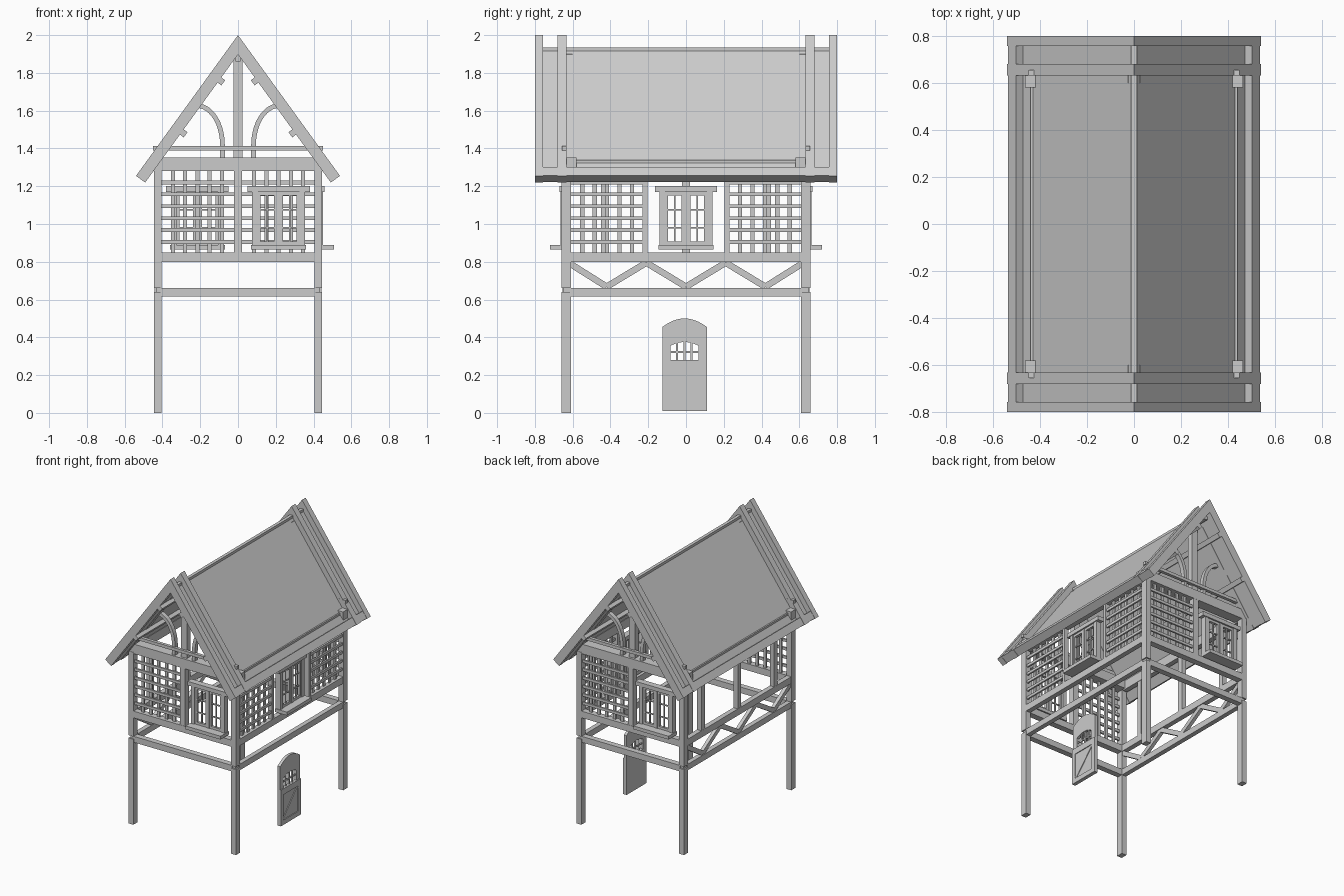
import bpy, bmesh, math

if "Cube" in bpy.data.objects:
    bpy.data.objects.remove(bpy.data.objects["Cube"])

C = 1 / math.hypot(1, 1.38)      # roof slope cosine / sine
S = 1.38 * C
L = 0.54 / C                     # slope length of the roof


class Part:
    """Collects prisms and boxes into one named mesh object."""

    def __init__(self, name):
        self.name, self.bm = name, bmesh.new()

    def prism(self, pts, a, b, place):
        rings = [[self.bm.verts.new(place(u, d, z)) for u, z in pts] for d in (a, b)]
        self.bm.faces.new(rings[0])
        self.bm.faces.new(rings[1][::-1])
        n = len(pts)
        for i in range(n):
            j = (i + 1) % n
            self.bm.faces.new((rings[0][i], rings[0][j], rings[1][j], rings[1][i]))

    def box(self, u0, u1, d0, d1, z0, z1, place):
        self.prism([(u0, z0), (u1, z0), (u1, z1), (u0, z1)], d0, d1, place)

    def bar(self, p, q, w, d0, d1, place):
        dx, dz = q[0] - p[0], q[1] - p[1]
        k = w / 2 / math.hypot(dx, dz)
        nx, nz = -dz * k, dx * k
        self.prism([(p[0] + nx, p[1] + nz), (q[0] + nx, q[1] + nz),
                    (q[0] - nx, q[1] - nz), (p[0] - nx, p[1] - nz)], d0, d1, place)

    def done(self):
        bmesh.ops.recalc_face_normals(self.bm, faces=self.bm.faces)
        me = bpy.data.meshes.new(self.name)
        self.bm.to_mesh(me)
        self.bm.free()
        bpy.context.collection.objects.link(bpy.data.objects.new(self.name, me))


# Wall frames: u along the wall, d outward, z up
def front(u, d, z): return (u, -d, z)
def back(u, d, z): return (-u, d, z)
def right(u, d, z): return (d, u, z)
def left(u, d, z): return (-d, -u, z)


# Corner posts with a narrow neck at the floor frame
lower, upper = Part("lower_posts"), Part("upper_posts")
for wall in (front, back):
    for s in (-1, 1):
        lower.box(s * .405, s * .445, .61, .66, 0, .64, wall)
        lower.box(s * .41, s * .435, .615, .65, .64, .66, wall)
        upper.box(s * .405, s * .445, .61, .66, .66, 1.29, wall)
lower.done()
upper.done()

# Horizontal frame beams: floor frame, wall sill, wall plates
beams = Part("frame_beams")
for wall in (front, back):
    beams.box(-.41, .41, .612, .655, .615, .66, wall)
    beams.box(-.41, .41, .612, .658, .80, .85, wall)
    beams.box(-.465, .465, .58, .657, 1.28, 1.352, wall)
    beams.box(-.45, .45, .632, .656, 1.39, 1.413, wall)
for wall in (right, left):
    beams.box(-.615, .615, .407, .442, .615, .66, wall)
    beams.box(-.615, .615, .407, .444, .80, .85, wall)
    beams.box(-.6, .6, .405, .441, 1.27, 1.338, wall)
beams.done()

# Zigzag braces and studs on the open left side
truss = Part("left_zigzag_braces")
knots = [(-.63, .8), (-.42, .668), (-.21, .795), (0, .668), (.21, .795), (.42, .668), (.63, .8)]
for p, q in zip(knots, knots[1:]):
    truss.bar(p, q, .034, .412, .438, left)
truss.done()
studs = Part("wall_studs")
for u in (-.43, 0, .43):
    studs.box(u - .02, u + .02, .407, .443, .85, 1.28, left)
for u in (-.217, .217):
    studs.box(u - .012, u + .012, .407, .443, .85, 1.28, right)
for wall in (front, back):
    studs.box(-.022, .022, .612, .656, .85, 1.29, wall)
studs.done()


# Lattice panels
def lattice(name, u0, u1, d, wall):
    p = Part(name)
    n = 6
    for i in range(1, n):
        u = u0 + (u1 - u0) * i / n
        p.box(u - .011, u + .011, d - .012, d, .84, 1.29, wall)
    for i in range(6):
        z = .905 + .063 * i
        p.box(u0, u1, d, d + .012, z - .01, z + .01, wall)
    p.done()


lattice("front_lattice", -.41, -.02, .635, front)
lattice("back_lattice", -.41, -.02, .635, back)
lattice("right_lattice_front", -.615, -.22, .425, right)
lattice("right_lattice_back", .22, .615, .425, right)


# Windows with jambs, lintel, sill and glazing bars; d is the outer wall face
def window(name, c, d, wall):
    p = Part(name)
    p.box(c - .165, c + .165, d - .035, d + .012, 1.17, 1.2, wall)
    p.box(c - .145, c + .145, d - .035, d + .062, .865, .89, wall)
    for s in (-1, 1):
        p.box(c + s * .11, c + s * .14, d - .035, d + .006, .89, 1.17, wall)
        p.box(c + s * .008, c + s * .024, d - .02, d, .89, 1.17, wall)
        p.box(c + s * .096, c + s * .11, d - .02, d, .89, 1.17, wall)
        p.box(c + s * .056, c + s * .064, d - .014, d - .005, .9, 1.16, wall)
    p.box(c - .008, c + .008, d - .025, d + .004, .89, 1.17, wall)
    for z in (.899, 1.161):
        p.box(c - .11, c + .11, d - .02, d, z - .009, z + .009, wall)
    for z in (.98, 1.075):
        p.box(c - .1, c + .1, d - .014, d - .005, z - .004, z + .004, wall)
    p.done()


window("front_window", .215, .658, front)
window("back_window", .215, .658, back)
window("right_window", 0, .445, right)

# Door with arched top, fanlight and braced lower panel
door = Part("door")


def arch(u0, u1, z0, rise, n=10):
    return [(u0 + (u1 - u0) * i / n, z0 + rise * (1 - (2 * i / n - 1) ** 2)) for i in range(n + 1)]


door.box(-.125, .11, .415, .437, .01, .28, right)
door.prism([(-.125, .28)] + arch(-.125, .11, .455, .045) + [(.11, .28), (.067, .28)]
           + arch(.067, -.083, .355, .02) + [(-.083, .28)], .415, .437, right)
for u in (-.047, -.008, .03):
    door.box(u - .005, u + .005, .42, .432, .27, .376, right)
door.box(-.09, .07, .421, .431, .317, .327, right)
for u0, u1, z0, z1 in ((-.125, -.095, .01, .28), (.08, .11, .01, .28),
                       (-.095, .08, .01, .045), (-.095, .08, .235, .28)):
    door.box(u0, u1, .437, .443, z0, z1, right)
door.bar((-.09, .05), (.075, .23), .015, .437, .442, right)
door.done()

# Gable king posts and curved braces
gable = Part("gable_king_posts")
arcs = Part("gable_curved_braces")


def curve(rx, rz):
    return [(.07, 1.35) if rx > .14 else (.095, 1.35)] + [
        (.22 - rx * math.cos(a), 1.42 + rz * math.sin(a))
        for a in (math.radians(84 * i / 10) for i in range(11))]


for wall in (front, back):
    gable.box(-.025, .025, .6, .64, 1.35, 1.9, wall)
    for s in (-1, 1):
        arcs.prism([(s * u, z) for u, z in curve(.15, .22) + curve(.125, .195)[::-1]],
                   .612, .645, wall)
gable.done()
arcs.done()


# Roof pieces laid out by distance down the slope and depth below its top
def slope(part, s0, s1, d0, d1, y0, y1):
    for side in (-1, 1):
        pts = []
        for d, s in ((d0, s0), (d0, s1), (d1, s1), (d1, s0)):
            s = d * S / C if s is None else s      # None = mitred at the ridge
            pts.append((side * (s * C - d * S), 2 - s * S - d * C))
        part.prism(pts, y0, y1, back)


roof = Part("roof_panels")
slope(roof, None, L - .02, .04, .058, -.765, .765)
roof.done()
barge = Part("barge_boards")
for y0, y1 in ((.757, .8), (.633, .68)):
    slope(barge, None, L, 0, .06, y0, y1)
    slope(barge, None, L, 0, .06, -y1, -y0)
barge.done()
eave = Part("eave_boards")
slope(eave, L - .06, L - .003, .002, .058, -.78, .78)
eave.done()
purlins = Part("purlins")
for s in (.25, .59):
    slope(purlins, s - .017, s + .017, .056, .085, -.8, .8)
purlins.done()
ridge = Part("ridge_beam")
ridge.box(-.012, .012, -.76, .76, 1.86, 1.934, back)
ridge.done()
